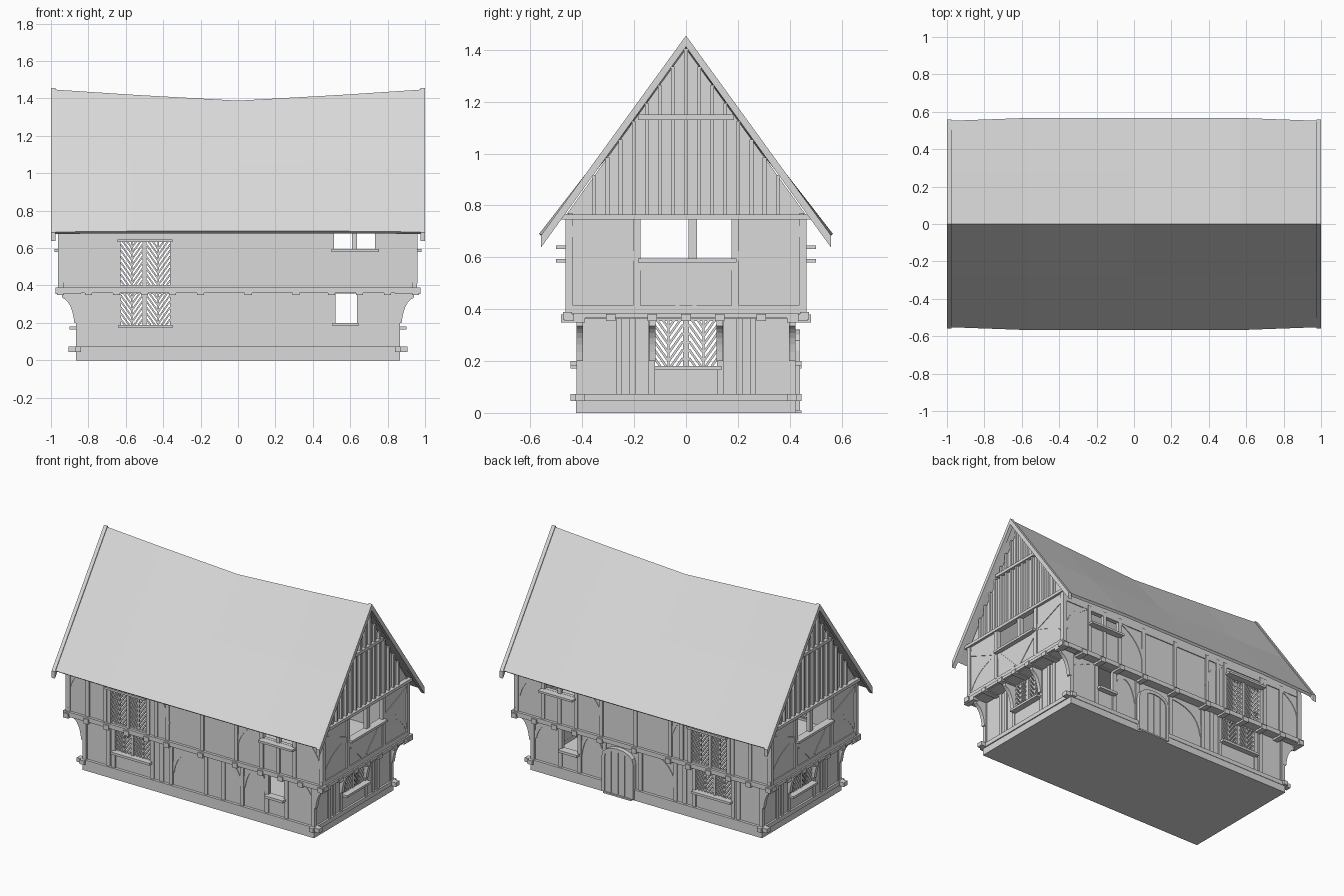
import bpy, bmesh, math
from mathutils import Vector

grey = bpy.data.materials.new("plain_grey")
grey.diffuse_color = (0.7, 0.7, 0.7, 1)
parts = {}
ALL = "FBRL"
LONG, GABLE = "FB", "RL"


def bm_of(name):
    return parts.setdefault(name, bmesh.new())


def place(side, u, z, d):
    # u runs along the wall, d is the distance outwards from the centre
    return {"F": (u, -d, z), "B": (u, d, z), "R": (d, u, z), "L": (-d, u, z)}[side]


def prism(name, side, poly, d0, d1):
    bm = bm_of(name)
    a = [bm.verts.new(place(side, u, z, d0)) for u, z in poly]
    b = [bm.verts.new(place(side, u, z, d1)) for u, z in poly]
    bm.faces.new(a)
    bm.faces.new(b[::-1])
    for i in range(len(a)):
        j = (i + 1) % len(a)
        bm.faces.new((a[i], b[i], b[j], a[j]))


def rect(name, side, u0, u1, z0, z1, d0, d1):
    prism(name, side, [(u0, z0), (u1, z0), (u1, z1), (u0, z1)], d0, d1)


def strip(name, side, pts, w, d0, d1):
    # constant-width bar along a 2D path
    pts = [Vector(p) for p in pts]
    left, right = [], []
    for i, p in enumerate(pts):
        t = (pts[min(i + 1, len(pts) - 1)] - pts[max(i - 1, 0)]).normalized()
        n = Vector((-t.y, t.x)) * w / 2
        left.append(p + n)
        right.append(p - n)
    prism(name, side, [tuple(p) for p in left + right[::-1]], d0, d1)


def curve(a, c, b, n=7):
    a, c, b = Vector(a), Vector(c), Vector(b)
    return [(1 - t) ** 2 * a + 2 * t * (1 - t) * c + t * t * b for t in [i / n for i in range(n + 1)]]


def wall(name, side, u0, u1, z0, z1, d, holes):
    # sheet with rectangular openings
    bm = bm_of(name)
    us = sorted({u0, u1, *[h[0] for h in holes], *[h[1] for h in holes]})
    zs = sorted({z0, z1, *[h[2] for h in holes], *[h[3] for h in holes]})
    v = {(u, z): bm.verts.new(place(side, u, z, d)) for u in us for z in zs}
    for a, b in zip(us, us[1:]):
        for c, e in zip(zs, zs[1:]):
            m, k = (a + b) / 2, (c + e) / 2
            if not any(h[0] < m < h[1] and h[2] < k < h[3] for h in holes):
                bm.faces.new((v[a, c], v[b, c], v[b, e], v[a, e]))


def lattice(side, u0, u1, z0, z1, d):
    # chevron glazing bars in one pane
    um, rise = (u0 + u1) / 2, (u1 - u0) * 0.7
    z = z0 - rise
    while z < z1:
        t0, t1 = max(0, (z + rise - z1) / rise), min(1, (z + rise - z0) / rise)
        if t1 - t0 > 0.12:
            for e in (u0, u1):
                strip("lattice_bars", side, [(e + (um - e) * t, z + rise * (1 - t)) for t in (t0, t1)], 0.009, d - 0.012, d)
        z += 0.032
    rect("lattice_bars", side, um - 0.004, um + 0.004, z0, z1, d - 0.012, d)


# plinth, floor and jetty floor
rect("plinth", "F", -0.865, 0.865, 0, 0.05, -0.425, 0.425)
rect("jetty_floor", "F", -0.955, 0.955, 0.362, 0.385, -0.46, 0.46)

# infill walls with window openings
for s in LONG:
    wall("lower_walls", s, -0.85, 0.85, 0.04, 0.37, 0.40, [(-0.63, -0.36, 0.185, 0.355), (0.52, 0.64, 0.2, 0.356)])
    wall("upper_walls", s, -0.945, 0.945, 0.38, 0.77, 0.447, [(-0.635, -0.36, 0.4, 0.64), (0.51, 0.735, 0.595, 0.69)])
for s in GABLE:
    wall("lower_walls", s, -0.40, 0.40, 0.04, 0.37, 0.85, [(-0.125, 0.125, 0.18, 0.355)])
    wall("upper_walls", s, -0.447, 0.447, 0.38, 0.76, 0.942, [(-0.175, 0.18, 0.595, 0.745)])

# long side timbers
T = "long_side_timbers"
for s in LONG:
    rect(T, s, -0.905, 0.905, 0.045, 0.073, 0.39, 0.428)
    rect(T, s, -0.975, 0.975, 0.36, 0.39, 0.44, 0.474)
    rect(T, s, -0.955, 0.955, 0.69, 0.72, 0.43, 0.462)
    for u in (-0.85, -0.68, -0.64, -0.35, -0.28, -0.21, 0.05, 0.18, 0.32, 0.505, 0.65, 0.85):
        if not (s == "B" and u == 0.18):
            rect(T, s, u - 0.014, u + 0.014, 0.07, 0.36, 0.39, 0.416)
    for u in (-0.95, -0.8, -0.67, -0.64, -0.35, -0.29, -0.205, 0.055, 0.31, 0.5, 0.745, 0.945):
        rect(T, s, u - 0.013, u + 0.013, 0.38, 0.72, 0.44, 0.464)
    rect(T, s, 0.61, 0.635, 0.38, 0.72, 0.44, 0.464)
    rect(T, s, -0.51, -0.49, 0.18, 0.64, 0.40, 0.413)
    rect(T, s, -0.51, -0.49, 0.39, 0.64, 0.44, 0.462)
    # arched braces
    for a, c, b in (((-0.2, 0.16), (-0.18, 0.34), (0.04, 0.35)),
                    ((0.31, 0.2), (0.29, 0.32), (0.19, 0.35)), ((0.33, 0.2), (0.35, 0.33), (0.42, 0.35)),
                    ((0.5, 0.2), (0.48, 0.33), (0.42, 0.35)), ((0.84, 0.22), (0.82, 0.33), (0.71, 0.35))):
        if not (s == "B" and a[0] == 0.31):
            strip(T, s, curve(a, c, b), 0.024, 0.395, 0.414)
    for a, c, b in (((0.31, 0.5), (0.34, 0.63), (0.49, 0.7)), ((0.93, 0.5), (0.9, 0.63), (0.76, 0.7)),
                    ((-0.94, 0.56), (-0.92, 0.65), (-0.81, 0.7)), ((-0.2, 0.5), (-0.22, 0.64), (-0.34, 0.7))):
        strip(T, s, curve(a, c, b), 0.024, 0.44, 0.46)
    # joist ends
    for u in (-0.95, -0.8, -0.65, -0.5, -0.35, -0.2, 0.055, 0.31, 0.5, 0.65, 0.8, 0.95):
        rect("joist_ends", s, u - 0.019, u + 0.019, 0.348, 0.38, 0.39, 0.482)
    # sills and hoods
    rect("window_sills", s, -0.64, -0.35, 0.172, 0.188, 0.39, 0.445)
    rect("window_sills", s, 0.505, 0.645, 0.183, 0.2, 0.39, 0.445)
    rect("window_sills", s, -0.645, -0.35, 0.632, 0.646, 0.43, 0.502)
    rect("window_sills", s, 0.5, 0.755, 0.58, 0.594, 0.43, 0.502)
    for u in ((-0.627, -0.51), (-0.49, -0.363)):
        lattice(s, *u, 0.188, 0.356, 0.408)
        lattice(s, *u, 0.395, 0.634, 0.455)

# gable end timbers
T = "gable_timbers"
slope = 1.385
for s in GABLE:
    rect(T, s, -0.445, 0.445, 0.045, 0.073, 0.84, 0.872)
    rect(T, s, -0.475, 0.475, 0.365, 0.385, 0.93, 0.968)
    rect(T, s, -0.465, 0.465, 0.385, 0.415, 0.93, 0.958)
    rect(T, s, -0.48, 0.48, 0.745, 0.765, 0.93, 0.968)
    for u in (-0.41, -0.258, -0.207, -0.132, 0.132, 0.207, 0.258, 0.41):
        rect(T, s, u - 0.012, u + 0.012, 0.07, 0.365, 0.84, 0.866)
    rect(T, s, -0.012, 0.012, 0.18, 0.365, 0.84, 0.862)
    for u in (-0.45, -0.19, 0.19, 0.45):
        rect(T, s, u - 0.014, u + 0.014, 0.41, 0.75, 0.93, 0.959)
    rect(T, s, 0.01, 0.042, 0.59, 0.75, 0.93, 0.955)
    for m in (-1, 1):
        strip(T, s, curve((m * 0.44, 0.7), (m * 0.32, 0.65), (m * 0.19, 0.6)), 0.035, 0.93, 0.955)
        strip(T, s, curve((m * 0.44, 0.44), (m * 0.38, 0.56), (m * 0.2, 0.6)), 0.028, 0.93, 0.953)
        strip(T, s, [(m * 0.18, 0.58), (m * 0.02, 0.42)], 0.035, 0.93, 0.955)
        lattice(s, *sorted((m * 0.012, m * 0.122)), 0.18, 0.356, 0.86)
    rect("window_sills", s, -0.122, 0.137, 0.165, 0.18, 0.84, 0.9)
    rect("window_sills", s, -0.185, 0.195, 0.58, 0.596, 0.93, 0.982)
    for u in (-0.45, -0.29, -0.13, 0, 0.13, 0.29, 0.45):
        rect("joist_ends", s, u - 0.019, u + 0.019, 0.355, 0.382, 0.84, 0.976)
    # attic boarding with studs and collar
    prism("attic_boarding", s, [(-0.465, 0.76), (0.465, 0.76), (0, 1.405)], 0.925, 0.938)
    for i in range(-7, 8):
        u = i * 0.0505
        top = 1.405 - slope * abs(u)
        if top > 0.82:
            rect("attic_studs", s, u - 0.007, u + 0.007, 0.76, top, 0.936, 0.955)
    rect("attic_studs", s, -0.185, 0.185, 1.13, 1.15, 0.936, 0.962)
    # bargeboards
    for m in (-1, 1):
        prism("bargeboards", s, [(0, 1.455), (m * 0.56, 0.683), (m * 0.56, 0.637), (0, 1.412)], 0.975, 1.0)

# curved jetty brackets under the gable ends
for x in (-1, 1):
    for y in (-0.41, -0.13, 0.13, 0.41):
        arc = curve((x * 0.875, 0.2), (x * 0.885, 0.31), (x * 0.94, 0.335), 6)
        prof = [(x * 0.855, 0.2)] + [tuple(p) for p in arc] + [(x * 0.94, 0.362), (x * 0.855, 0.362)]
        prism("jetty_brackets", "B", prof, y - 0.013, y + 0.013)

# arched plank door and step at the back
for i in range(4):
    u0 = 0.105 + i * 0.05
    tops = [0.25 + 0.05 * math.sqrt(max(0, 1 - ((u - 0.205) / 0.1) ** 2)) for u in (u0, u0 + 0.025, u0 + 0.046)]
    prism("plank_door", "B", [(u0, 0.01), (u0 + 0.046, 0.01), (u0 + 0.046, tops[2]), (u0 + 0.025, tops[1]), (u0, tops[0])], 0.40, 0.434)
arch = [(0.097, 0.01), (0.097, 0.24)] + [(0.205 - 0.108 * math.cos(a), 0.25 + 0.06 * math.sin(a)) for a in [math.pi * k / 8 for k in range(1, 8)]] + [(0.313, 0.24), (0.313, 0.01)]
strip("door_frame", "B", arch, 0.022, 0.40, 0.44)
rect("door_step", "B", 0.1, 0.31, 0, 0.01, 0.25, 0.445)

# sagging roof: stations along x (x, ridge z, middle z, eave y, eave z)
bm = bm_of("roof")
rows = []
for x, zr, zm, ye, ze in ((-0.98, 1.447, 1.066, 0.552, 0.686), (-0.57, 1.42, 1.06, 0.567, 0.69), (0, 1.388, 1.05, 0.567, 0.69),
                          (0.57, 1.42, 1.06, 0.567, 0.69), (0.98, 1.447, 1.066, 0.552, 0.686)):
    rows.append([bm.verts.new((x, y, z)) for y, z in ((-ye, ze), (-0.275, zm), (0, zr), (0.275, zm), (ye, ze))])
for p, q in zip(rows, rows[1:]):
    for i in range(4):
        bm.faces.new((p[i], q[i], q[i + 1], p[i + 1]))

for name, bm in parts.items():
    bmesh.ops.recalc_face_normals(bm, faces=bm.faces)
    if name == "roof" and sum(f.normal.z for f in bm.faces) < 0:
        bmesh.ops.reverse_faces(bm, faces=bm.faces)
    me = bpy.data.meshes.new(name)
    bm.to_mesh(me)
    bm.free()
    me.materials.append(grey)
    ob = bpy.data.objects.new(name, me)
    bpy.context.collection.objects.link(ob)
    if name in ("roof", "lower_walls", "upper_walls"):
        mod = ob.modifiers.new("thickness", "SOLIDIFY")
        mod.thickness = 0.018
        mod.offset = -1 if name == "roof" else 0
